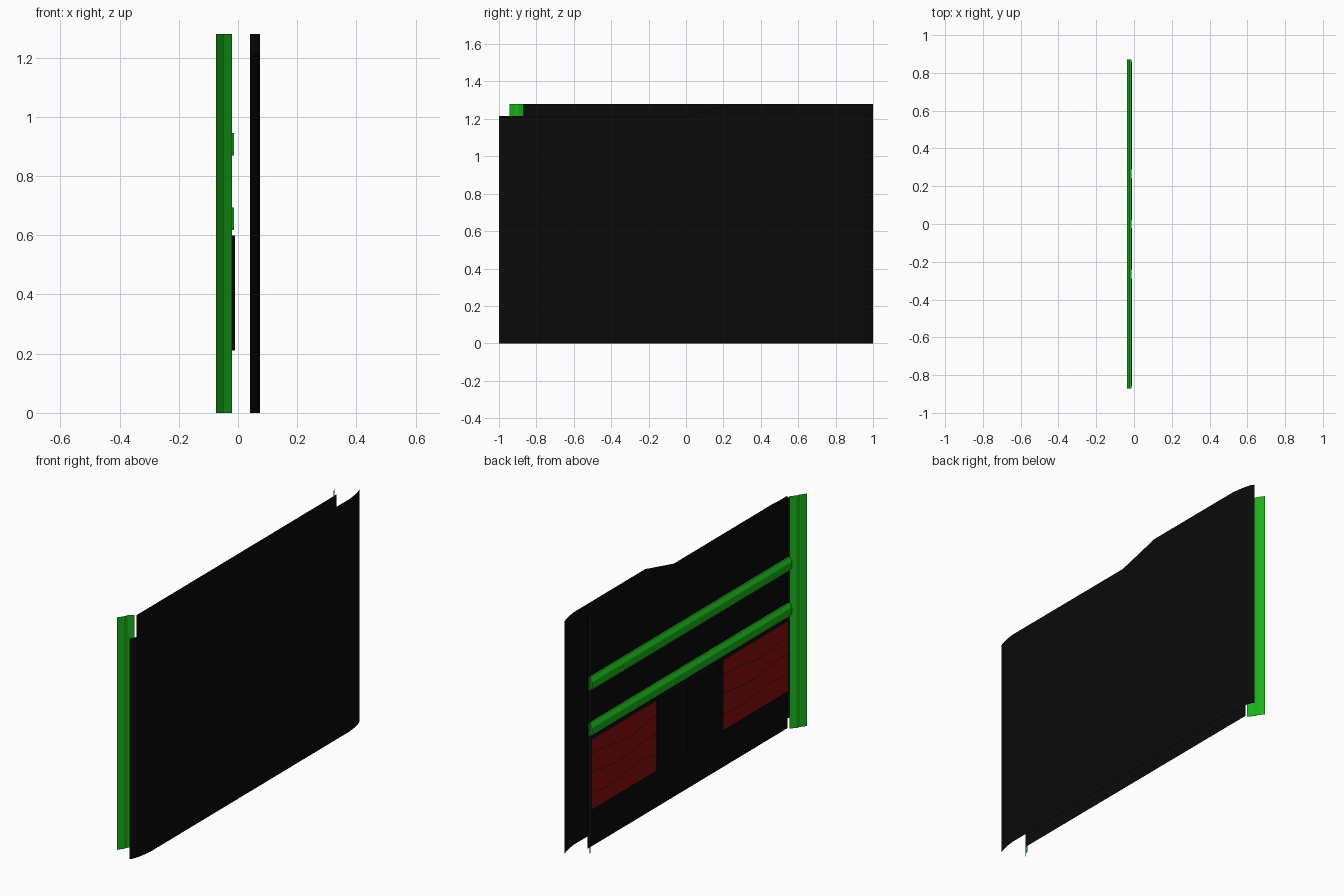
import bpy, bmesh, math

if "Cube" in bpy.data.objects:
    bpy.data.objects.remove(bpy.data.objects["Cube"])


def material(name, rgb):
    m = bpy.data.materials.new(name)
    m.diffuse_color = (*rgb, 1)
    m.use_nodes = True
    m.node_tree.nodes["Principled BSDF"].inputs["Base Color"].default_value = m.diffuse_color
    return m


BLACK = material("black", (0.003, 0.003, 0.003))
GREEN = material("green", (0.01, 0.45, 0.01))
RED = material("red", (0.25, 0.004, 0.004))


def mesh_object(name, verts, faces, mat):
    me = bpy.data.meshes.new(name)
    me.from_pydata(verts, [], faces)
    me.materials.append(mat)
    ob = bpy.data.objects.new(name, me)
    bpy.context.collection.objects.link(ob)
    return ob


def strip(name, low, high, mat):
    """Open sheet between two matching point rows."""
    n = len(low)
    faces = [(i, i + 1, n + i + 1, n + i) for i in range(n - 1)]
    return mesh_object(name, low + high, faces, mat)


def box(name, x0, x1, y0, y1, z0, z1, mat):
    v = [(x, y, z) for x in (x0, x1) for y in (y0, y1) for z in (z0, z1)]
    f = [(0, 1, 3, 2), (4, 6, 7, 5), (0, 4, 5, 1), (2, 3, 7, 6), (0, 2, 6, 4), (1, 5, 7, 3)]
    return mesh_object(name, v, f, mat)


H = 1.28
LOW = 1.215

# Outer skin: flat sheet with curved ends and a sloped step in its top edge
bend = [(0.04, 1.0), (0.05, 0.985), (0.06, 0.955), (0.068, 0.915), (0.074, 0.87)]
plan = [(x, -y, LOW) for x, y in bend]
plan += [(0.074, 0.0, LOW), (0.074, 0.25, H)]
plan += [(x, y, H) for x, y in reversed(bend)]
skin = strip("outer_skin", [(x, y, 0) for x, y, z in plan], plan, BLACK)
for p in skin.data.polygons:
    p.use_smooth = True

# Inner lining sheet
strip("inner_lining", [(-0.01, -0.87, 0), (-0.01, 0.87, 0)],
      [(-0.01, -0.87, H), (-0.01, 0.87, H)], BLACK)

# Splayed corner posts
post = [(-0.02, 0.87), (-0.047, 0.896), (-0.053, 0.914), (-0.075, 0.945)]
for side, label in ((-1, "front"), (1, "back")):
    strip(label + "_post", [(x, side * y, 0) for x, y in post],
          [(x, side * y, H) for x, y in post], GREEN)

# Horizontal rails with a hat-shaped section
hat = [(-0.014, 0), (-0.023, 0), (-0.037, 0.022), (-0.037, 0.053), (-0.023, 0.075), (-0.014, 0.075)]
for label, z0 in (("lower", 0.618), ("upper", 0.87)):
    n = len(hat)
    v = [(x, y, z0 + z) for y in (-0.87, 0.87) for x, z in hat]
    f = [(i, (i + 1) % n, n + (i + 1) % n, n + i) for i in range(n)]
    f += [tuple(reversed(range(n))), tuple(range(n, 2 * n))]
    mesh_object(label + "_rail", v, f, GREEN)

# Pads: black centre pair and red-faced outer pair with wavy seams
for side, label in ((-1, "front"), (1, "back")):
    a, b = sorted((side * 0.02, side * 0.24))
    box(label + "_centre_pad", -0.024, -0.01, a, b, 0.21, 0.6, BLACK)
    a, b = sorted((side * 0.29, side * 0.855))
    box(label + "_outer_pad", -0.023, -0.01, a, b, 0.21, 0.6, BLACK)
    strip(label + "_pad_cover", [(-0.0245, a, 0.212), (-0.0245, b, 0.212)],
          [(-0.0245, a, 0.598), (-0.0245, b, 0.598)], RED)
    for k in range(3):
        row = []
        for i in range(25):
            t = i / 24
            z = 0.305 + 0.1 * k + 0.014 * math.sin(t * 2 * math.pi + k)
            row.append((-0.025, a + (b - a) * t, z))
        strip(f"{label}_pad_seam_{k + 1}", row, [(x, y, z + 0.003) for x, y, z in row], BLACK)
